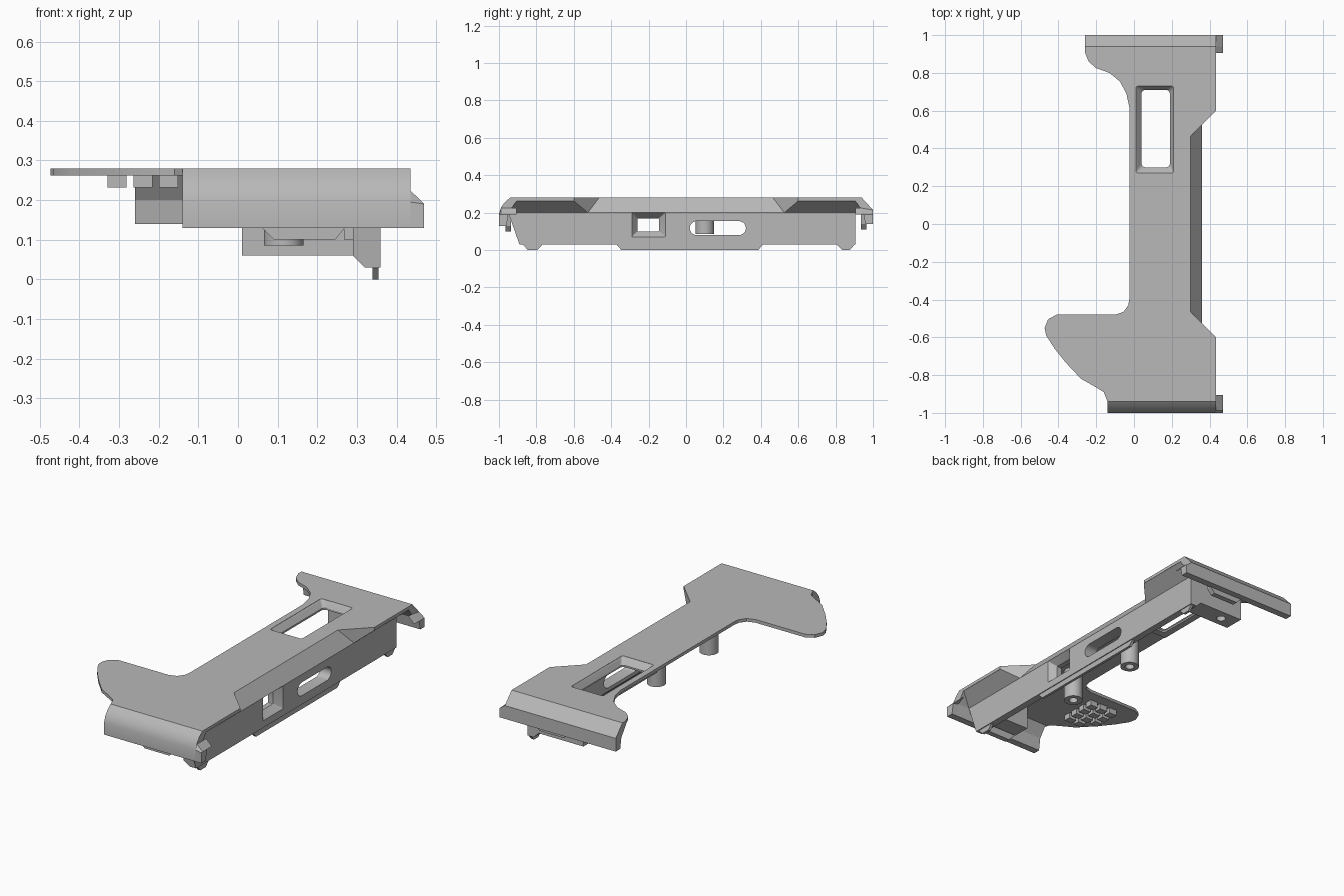
import bpy, bmesh, math

if "Cube" in bpy.data.objects:
    bpy.data.objects.remove(bpy.data.objects["Cube"])

GREY = (0.48, 0.48, 0.48, 1)
grey = bpy.data.materials.new("plain grey")
grey.use_nodes = True
grey.diffuse_color = GREY
grey.node_tree.nodes["Principled BSDF"].inputs["Base Color"].default_value = GREY


def loft(name, rings):
    """Closed solid through rings of equal length."""
    bm = bmesh.new()
    loops = [[bm.verts.new(p) for p in ring] for ring in rings]
    n = len(loops[0])
    for a, b in zip(loops, loops[1:]):
        for i in range(n):
            j = (i + 1) % n
            bm.faces.new((a[i], a[j], b[j], b[i]))
    bm.faces.new(loops[0])
    bm.faces.new(loops[-1])
    bmesh.ops.recalc_face_normals(bm, faces=bm.faces)
    mesh = bpy.data.meshes.new(name)
    bm.to_mesh(mesh)
    bm.free()
    mesh.materials.append(grey)
    ob = bpy.data.objects.new(name, mesh)
    bpy.context.collection.objects.link(ob)
    return ob


def along_x(pts, x):
    return [(x, y, z) for y, z in pts]


def along_z(pts, z):
    return [(x, y, z) for x, y in pts]


def box(name, x, y, z):
    rect = [(x[0], y[0]), (x[1], y[0]), (x[1], y[1]), (x[0], y[1])]
    return loft(name, [along_z(rect, h) for h in z])


def rounded(u0, u1, v0, v1, r, steps=5):
    """Outline of a rectangle with round corners."""
    pts = []
    corners = [(u1 - r, v1 - r), (u0 + r, v1 - r), (u0 + r, v0 + r), (u1 - r, v0 + r)]
    for q, (u, v) in enumerate(corners):
        for s in range(steps + 1):
            a = math.pi / 2 * (q + s / steps)
            pts.append((u + r * math.cos(a), v + r * math.sin(a)))
    return pts


def circle(x, y, r, n=24):
    return [(x + r * math.cos(2 * math.pi * i / n), y + r * math.sin(2 * math.pi * i / n))
            for i in range(n)]


def cut(targets, cutter):
    cutter.hide_render = True
    for ob in targets:
        mod = ob.modifiers.new("opening", "BOOLEAN")
        mod.operation = "DIFFERENCE"
        mod.solver = "EXACT"
        mod.object = cutter
        bpy.context.view_layer.objects.active = ob
        bpy.ops.object.modifier_apply(modifier=mod.name)
    bpy.data.objects.remove(cutter)


def smooth(ob, angle=30):
    bpy.ops.object.select_all(action="DESELECT")
    ob.select_set(True)
    bpy.context.view_layer.objects.active = ob
    bpy.ops.object.shade_smooth_by_angle(angle=math.radians(angle))


# Thin top plate with the grip wing on one side
left_edge = [(-.14, -.94), (-.16, -.89), (-.2, -.865), (-.28, -.82), (-.36, -.735),
             (-.42, -.66), (-.465, -.59), (-.473, -.55), (-.455, -.505), (-.41, -.48),
             (-.1, -.48), (-.055, -.465), (-.03, -.43), (-.025, -.4), (-.025, .62),
             (-.04, .69), (-.075, .755), (-.13, .8), (-.2, .825), (-.24, .86),
             (-.26, .91), (-.26, .94)]
right_edge = [(.435, .94), (.435, .6), (.3, .465), (.3, -.465), (.435, -.6), (.435, -.94)]
plate = loft("top_plate", [along_z(left_edge + right_edge, z) for z in (.262, .28)])

# Sloped opening with a frame beneath it
frame = box("opening_frame", (0, .22), (.26, .74), (.235, .27))
wide = rounded(.01, .21, .27, .73, .012)
narrow = rounded(.04, .19, .3, .71, .02)
cut([plate, frame], loft("opening_cutter", [
    along_z(wide, .3), along_z(wide, .279), along_z(narrow, .245), along_z(narrow, .2)]))
smooth(plate)

# Long side wall
wall_profile = [(.29, .27), (.3, .28), (.36, .2), (.36, .03), (.32, .03), (.29, .06)]
wall = loft("side_wall", [
    [(x, -.9 if z > .2 else -.88 - .35 * z, z) for x, z in wall_profile],
    [(x, .905, z) for x, z in wall_profile]])
outer, inner = rounded(-.29, -.11, .07, .2, .004), rounded(-.26, -.145, .1, .17, .004)
cut([wall], loft("square_cutter", [
    along_x(outer, .4), along_x(outer, .36), along_x(inner, .32), along_x(inner, .25)]))
slot = rounded(.02, .32, .08, .155, .037)
cut([wall], loft("slot_cutter", [along_x(slot, x) for x in (.25, .4)]))
smooth(wall)

# Undercut shoulders at both ends of the wall
shoulder = [(.3, .268), (.434, .268), (.434, .262), (.36, .2), (.3, .2)]
for side, label in ((-1, "front"), (1, "back")):
    loft(label + "_shoulder", [
        [(x, side * (.95 - .72 * (z - .2)), z) for x, z in shoulder],
        [(x, side * (x + .165), z) for x, z in shoulder]])

# Turned down end lips with a flared corner
lips = {
    "front": (-.14, [(-.94, .28), (-.968, .257), (-.988, .23), (-1, .195), (-1, .13),
                     (-.96, .13), (-.95, .2), (-.905, .263)]),
    "back": (-.26, [(.94, .28), (1, .215), (1, .14), (.96, .14), (.95, .2), (.905, .263)]),
}
for label, (x0, profile) in lips.items():
    smooth(loft(label + "_lip", [along_x(profile, x0), along_x(profile, .435)]), 25)
    low = [(y, min(z, .225)) for y, z in profile]
    flare = [(y, min(z, .19)) for y, z in profile]
    loft(label + "_lip_flare", [along_x(low, .434), along_x(flare, .47)])

# Clips hanging beneath the lips
for side, label, top in ((-1, "front", .14), (1, "back", .15)):
    clip = [(.05, top + .06), (.06, top - .01), (.09, top - .04),
            (.245, top - .04), (.27, top - .01), (.28, top + .06)]
    loft(label + "_clip", [[(x, side * y, z) for x, z in clip] for y in (.935, .965)])
box("front_block", (.06, .3), (-.92, -.82), (.13, .265))
box("wall_stop", (.268, .3), (-.88, -.84), (.1, .14))
back_block = box("back_block", (.01, .3), (.79, .904), (.06, .265))
cut([back_block], loft("screw_cutter", [along_z(circle(.1, .845, .025), z) for z in (0, .15)]))

# Hollow posts
for label, y in (("front", -.37), ("back", .1)):
    smooth(loft(label + "_post", [
        along_z(circle(.115, y, .024), .16), along_z(circle(.115, y, .024), .085),
        along_z(circle(.115, y, .05), .085), along_z(circle(.115, y, .05), .27)]))

# Rail and feet along the wall bottom
for label, y0, y1 in (("front_foot", -.87, -.77), ("rail", -.37, .41), ("back_foot", .81, .9)):
    foot = [(y0, .035), (y0, .027), (y0 + .025, 0), (y1 - .025, 0), (y1, .027), (y1, .035)]
    loft(label, [along_x(foot, x) for x in (.34, .355)])

# Grid of grip pads beneath the wing
for i in range(3):
    for j in range(4):
        x, y = -.305 + .065 * i, -.56 - .06 * j
        if x > -.28 or y > -.7:
            box("grip_pad", (x - .024, x + .024), (y - .02, y + .02), (.231, .265))
